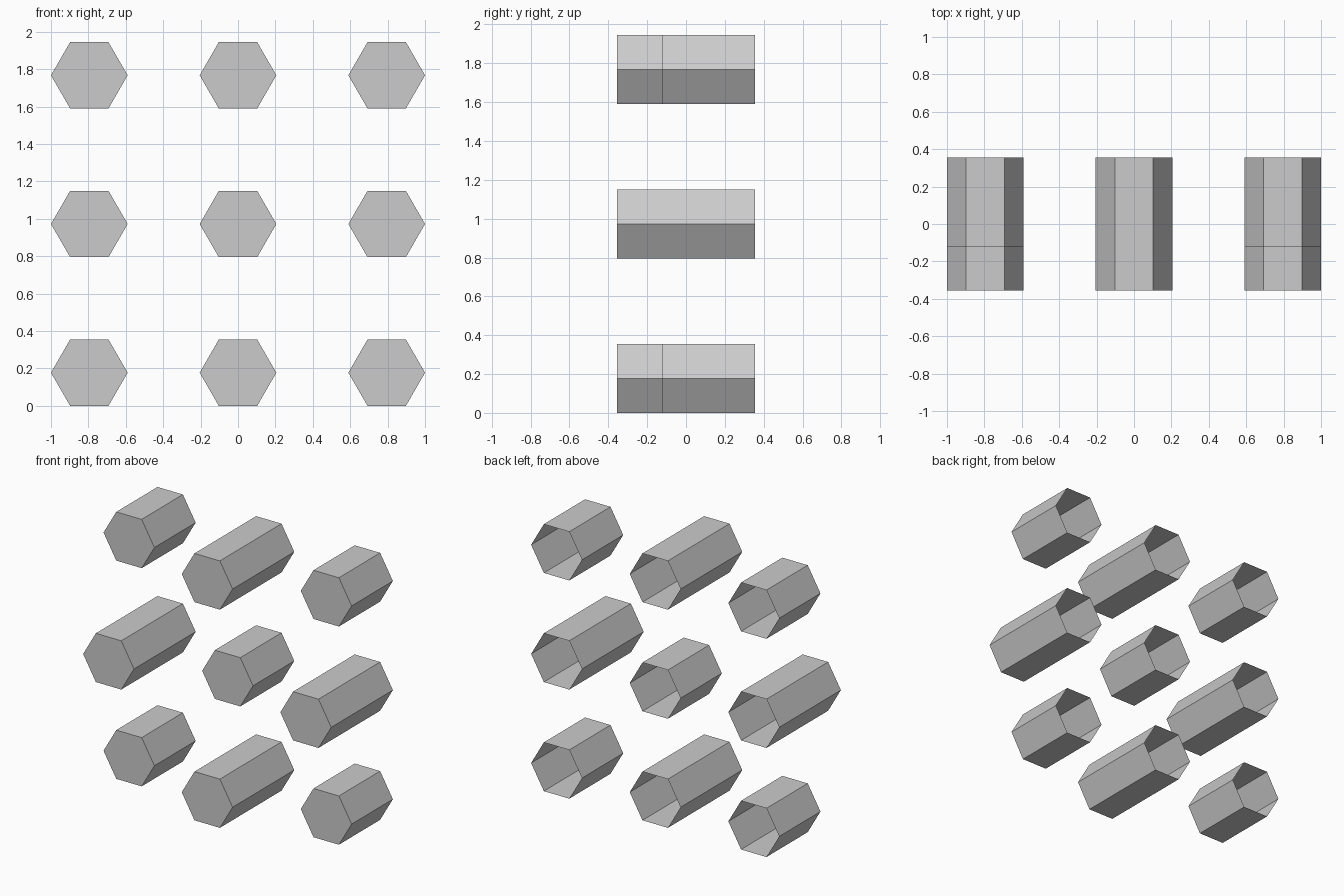
import bpy, bmesh
from math import cos, sin, pi

if "Cube" in bpy.data.objects:
    bpy.data.objects.remove(bpy.data.objects["Cube"])

RADIUS = 0.205
APOTHEM = RADIUS * cos(pi / 6)
PITCH = 0.795
BACK = 0.355
FRONT_LONG, FRONT_SHORT = -0.355, -0.12


def hex_cup(name, x, z, front):
    """Thin hexagonal tube along y: closed front, open back."""
    bm = bmesh.new()
    ring = [bm.verts.new((x + RADIUS * cos(i * pi / 3), front, z + RADIUS * sin(i * pi / 3)))
            for i in range(6)]
    bm.faces.new(ring)
    # pull the rim edges back to form the walls
    ext = bmesh.ops.extrude_edge_only(bm, edges=bm.edges[:])
    for v in ext["geom"]:
        if isinstance(v, bmesh.types.BMVert):
            v.co.y = BACK
    bmesh.ops.recalc_face_normals(bm, faces=bm.faces[:])
    mesh = bpy.data.meshes.new(name)
    bm.to_mesh(mesh)
    bm.free()
    obj = bpy.data.objects.new(name, mesh)
    bpy.context.collection.objects.link(obj)


# 3 x 3 grid, long and short tubes in a checkerboard
for row in range(3):
    for col in range(3):
        is_long = (row + col) % 2 == 1
        hex_cup(f"{'long' if is_long else 'short'}_hex_tube_{row}_{col}",
                (col - 1) * PITCH, APOTHEM + row * PITCH,
                FRONT_LONG if is_long else FRONT_SHORT)
